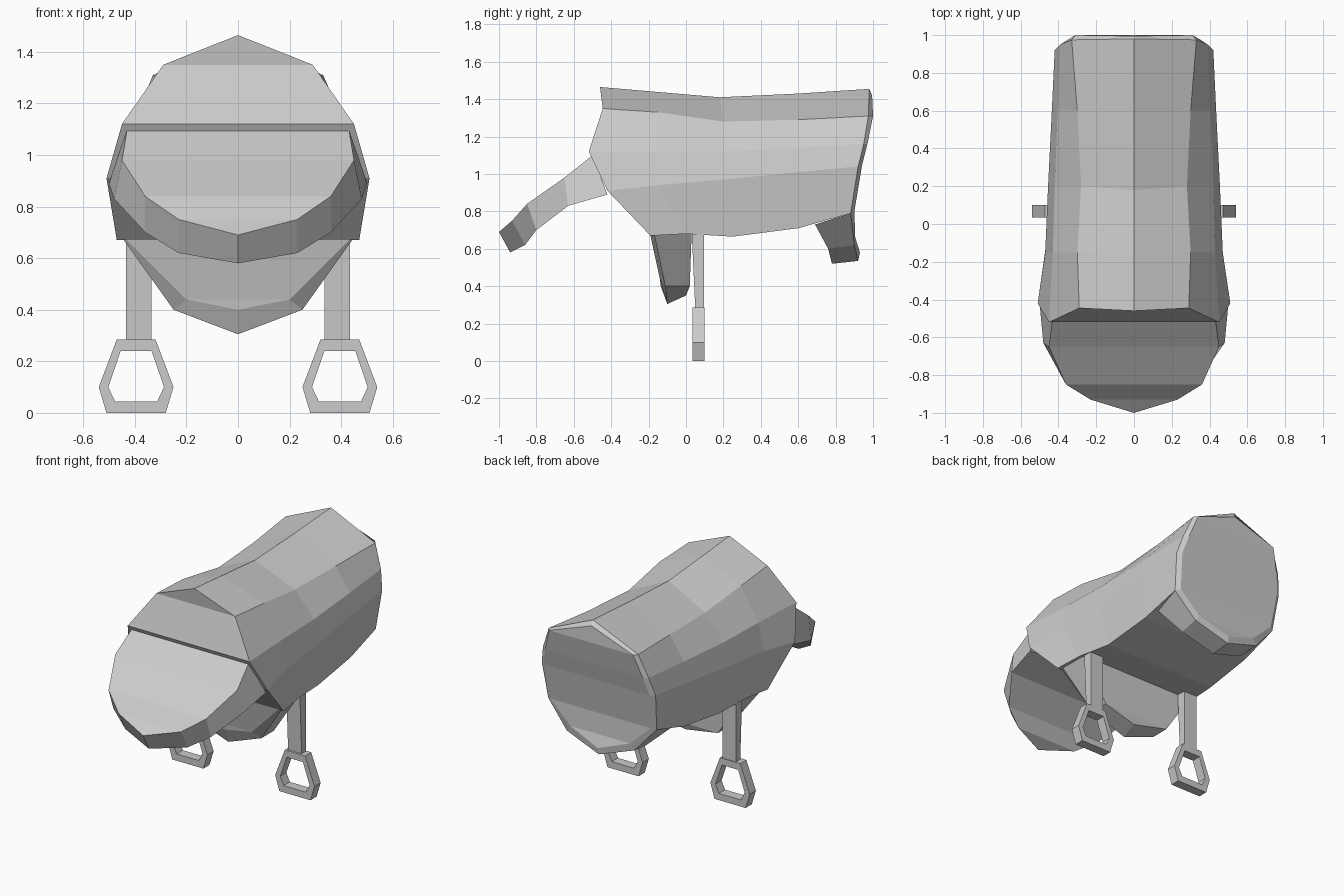
import bpy
import bmesh

cube = bpy.data.objects.get("Cube")
if cube:
    bpy.data.objects.remove(cube, do_unlink=True)

grey = bpy.data.materials.new("plain_grey")
grey.use_nodes = True
COLOUR = (0.6, 0.6, 0.6, 1)
grey.diffuse_color = COLOUR
grey.node_tree.nodes["Principled BSDF"].inputs["Base Color"].default_value = COLOUR


def finish(name, bm):
    bmesh.ops.recalc_face_normals(bm, faces=bm.faces)
    mesh = bpy.data.meshes.new(name)
    bm.to_mesh(mesh)
    bm.free()
    mesh.materials.append(grey)
    obj = bpy.data.objects.new(name, mesh)
    bpy.context.collection.objects.link(obj)
    return obj


def bridge(bm, first, second):
    count = len(first)
    for i in range(count):
        j = (i + 1) % count
        bm.faces.new((first[i], first[j], second[j], second[i]))


def cap(bm, ring, half):
    # horizontal strips between the two sides, ending in a centre triangle
    last = len(ring) - 1
    for i in range(half - 2):
        bm.faces.new((ring[i], ring[i + 1], ring[last - i - 1], ring[last - i]))
    bm.faces.new(ring[half - 2:half + 1])


def mirrored_loft(name, sections):
    # each section is a half profile that ends on the centre line
    bm = bmesh.new()
    rings = []
    for section in sections:
        full = section + [(-x, y, z) for x, y, z in reversed(section[:-1])]
        rings.append([bm.verts.new(point) for point in full])
    for first, second in zip(rings, rings[1:]):
        bridge(bm, first, second)
    half = len(sections[0])
    cap(bm, rings[0], half)
    cap(bm, rings[-1], half)
    return finish(name, bm)


# Barrel-shaped body, front to back, each section from bottom edge to ridge
mirrored_loft("body", [
    [(.47, -.19, .67), (.51, -.42, .91), (.45, -.52, 1.12), (.29, -.445, 1.35), (0, -.46, 1.465)],
    [(.45, 0, .68), (.47, -.15, .94), (.43, -.15, 1.12), (.3, -.15, 1.33), (0, -.17, 1.44)],
    [(.42, .25, .665), (.455, .2, .97), (.42, .2, 1.12), (.28, .2, 1.28), (0, .18, 1.41)],
    [(.41, .6, .71), (.435, .6, 1.01), (.405, .6, 1.14), (.3, .6, 1.29), (0, .6, 1.43)],
    [(.4, .88, .79), (.42, .92, 1.04), (.39, .95, 1.16), (.33, .975, 1.31), (0, .98, 1.455)],
    [(.37, .9, .8), (.39, .94, 1.04), (.36, .97, 1.16), (.31, 1, 1.31), (0, .995, 1.42)],
])

# Sloping rounded flap at the front
mirrored_loft("front_flap", [
    [(.43, -.5, 1.1), (.45, -.65, .98), (.36, -.85, .84), (.23, -.93, .75), (0, -1, .69)],
    [(.5, -.42, .89), (.48, -.63, .83), (.36, -.8, .7), (.23, -.86, .62), (0, -.94, .58)],
])

# Hanging flap under the front of the body
mirrored_loft("lower_front_flap", [
    [(.43, -.19, .67), (.2, -.14, .44), (0, -.135, .4)],
    [(.45, -.17, .68), (.25, -.11, .4), (0, -.1, .305)],
    [(.43, .03, .68), (.25, .02, .4), (0, 0, .35)],
])

# Hanging flap under the back of the body
mirrored_loft("lower_back_flap", [
    [(.38, .69, .73), (.24, .76, .6), (0, .78, .52)],
    [(.4, .88, .79), (.25, .9, .62), (0, .92, .535)],
    [(.37, .9, .8), (.22, .905, .66), (0, .93, .58)],
])


def stirrup(name, side):
    # six-sided ring swept through a rectangular section
    bm = bmesh.new()
    centre = side * .395
    outer = [(.115, .01), (.145, .1), (.075, .285)]
    inner = [(.082, .045), (.108, .1), (.06, .24)]

    def loop(half, y):
        full = half + [(-x, z) for x, z in reversed(half)]
        return [bm.verts.new((centre + x, y, z)) for x, z in full]

    front, back = .035, .1
    loops = [loop(outer, front), loop(outer, back), loop(inner, back), loop(inner, front)]
    for i, ring in enumerate(loops):
        bridge(bm, ring, loops[(i + 1) % len(loops)])
    # lower edge rests on the ground
    for v in bm.verts:
        if v.co.z < .02:
            v.co.z = 0
    return finish(name, bm)


def strap(name, side):
    # flat strap, deeper where it meets the body
    bm = bmesh.new()
    bmesh.ops.create_cube(bm, size=1)
    for v in bm.verts:
        upper = v.co.z > 0
        front = .03 if upper else .05
        v.co = (side * .385 + v.co.x * .1,
                front if v.co.y < 0 else .095,
                .7 if upper else .27)
    return finish(name, bm)


for label, side in (("left", 1), ("right", -1)):
    strap(label + "_strap", side)
    stirrup(label + "_stirrup", side)
